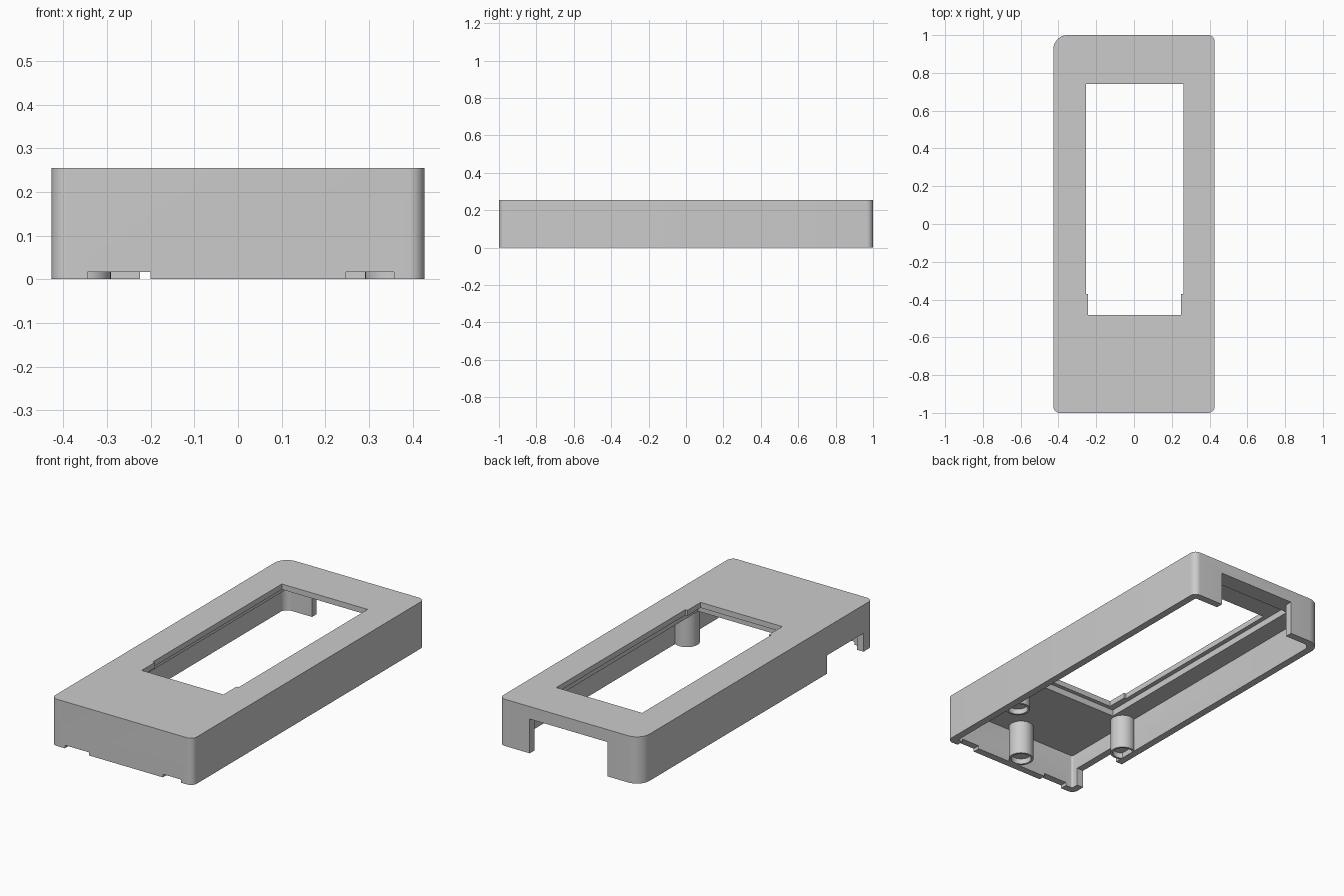
import bpy, bmesh, math
from mathutils import Matrix, Vector

cube = bpy.data.objects.get("Cube")
if cube:
    bpy.data.objects.remove(cube, do_unlink=True)

grey = bpy.data.materials.new("plain_grey")
grey.use_nodes = True
colour = (0.6, 0.6, 0.6, 1)
grey.diffuse_color = colour
grey.node_tree.nodes["Principled BSDF"].inputs["Base Color"].default_value = colour

W, L, H = 0.427, 1.0, 0.255   # half width, half length, height
WALL, CEILING = 0.04, 0.19    # wall thickness, underside of the top


def finish(name, bm):
    bmesh.ops.recalc_face_normals(bm, faces=bm.faces)
    mesh = bpy.data.meshes.new(name)
    bm.to_mesh(mesh)
    bm.free()
    mesh.materials.append(grey)
    ob = bpy.data.objects.new(name, mesh)
    bpy.context.collection.objects.link(ob)
    return ob


def smooth(ob):
    bpy.ops.object.select_all(action='DESELECT')
    ob.select_set(True)
    bpy.context.view_layer.objects.active = ob
    bpy.ops.object.shade_smooth_by_angle(angle=math.radians(30))


def block(name, x, y, z, radii=None):
    """Box from ranges; radii round the corners (-x-y, +x-y, +x+y, -x+y)."""
    corners = [(x[0], y[0]), (x[1], y[0]), (x[1], y[1]), (x[0], y[1])]
    outline = []
    for i, (cx, cy) in enumerate(corners):
        if not radii:
            outline.append((cx, cy))
            continue
        r = radii[i]
        sx = 1 if i in (0, 3) else -1
        sy = 1 if i < 2 else -1
        for k in range(9):
            a = math.pi + math.pi / 2 * (i + k / 8)
            outline.append((cx + sx * r + r * math.cos(a), cy + sy * r + r * math.sin(a)))
    bm = bmesh.new()
    face = bm.faces.new([bm.verts.new((px, py, z[0])) for px, py in outline])
    top = bmesh.ops.extrude_face_region(bm, geom=[face])["geom"]
    bmesh.ops.translate(bm, vec=(0, 0, z[1] - z[0]),
                        verts=[v for v in top if isinstance(v, bmesh.types.BMVert)])
    return finish(name, bm)


def cut(target, cutter):
    mod = target.modifiers.new("cut", 'BOOLEAN')
    mod.operation = 'DIFFERENCE'
    mod.solver = 'EXACT'
    mod.object = cutter
    bpy.context.view_layer.objects.active = target
    bpy.ops.object.modifier_apply(modifier=mod.name)
    bpy.data.objects.remove(cutter, do_unlink=True)


# Hollow case, open underneath
case = block("case_shell", (-W, W), (-L, L), (0, H), (0.035, 0.035, 0.035, 0.075))
cut(case, block("cavity", (-W + WALL, W - WALL), (-L + WALL, L - WALL), (-0.1, CEILING),
                (0.01, 0.01, 0.01, 0.04)))

# Display pocket, then window with a slightly narrower front end
cut(case, block("pocket", (-0.28, 0.28), (-0.505, 0.9), (0.1, 0.225)))
cut(case, block("window", (-0.255, 0.263), (-0.37, 0.742), (0.1, 0.4)))
cut(case, block("window_front", (-0.243, 0.25), (-0.483, -0.3), (0.1, 0.4)))

# Back opening, side notch and two shallow front notches
cut(case, block("back_opening", (-0.225, 0.243), (0.93, 1.1), (-0.1, 0.187)))
cut(case, block("side_notch", (-0.5, -0.36), (-0.92, -0.607), (-0.1, 0.1)))
for x in ((-0.345, -0.2), (0.247, 0.357)):
    cut(case, block("front_notch", x, (-1.1, -0.94), (-0.1, 0.017)))
smooth(case)


# Screw bosses with a shallow recess underneath
def boss(name, x, y):
    r, inner, depth = 0.064, 0.052, 0.03
    profile = [(0, depth), (inner, depth), (inner, 0), (r, 0), (r, CEILING + 0.01), (0, CEILING + 0.01)]
    bm = bmesh.new()
    verts = [bm.verts.new((px, 0, pz)) for px, pz in profile]
    edges = [bm.edges.new(pair) for pair in zip(verts, verts[1:])]
    bmesh.ops.spin(bm, geom=verts + edges, cent=(0, 0, 0), axis=(0, 0, 1),
                   angle=math.tau, steps=32)
    bmesh.ops.remove_doubles(bm, verts=bm.verts, dist=0.0005)
    bmesh.ops.translate(bm, verts=bm.verts, vec=(x, y, 0))
    smooth(finish(name, bm))


boss("boss_right", -0.355, -0.515)
boss("boss_left", 0.355, -0.515)
boss("boss_front", 0.01, -0.9)
